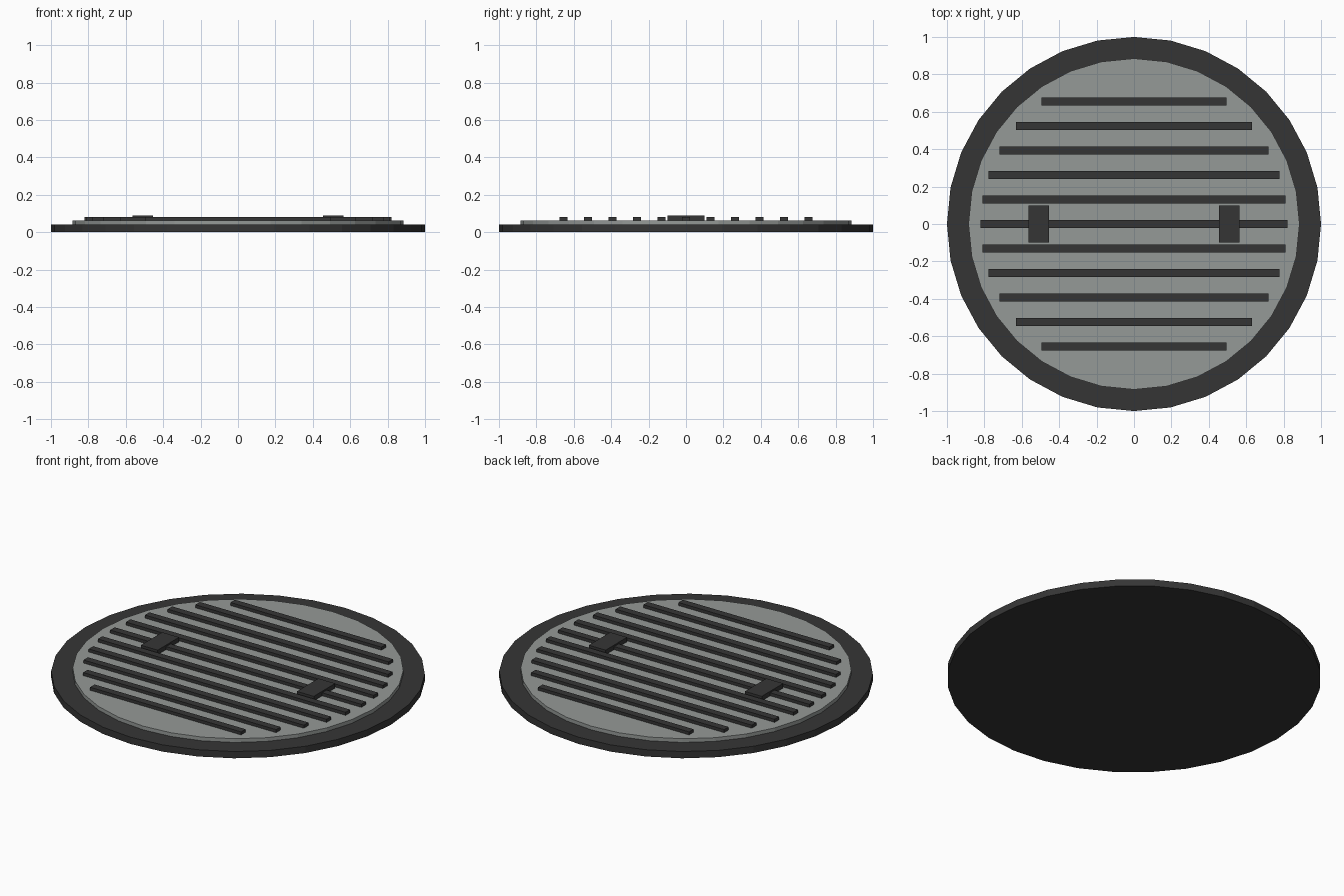
import bpy
from math import sqrt

cube = bpy.data.objects.get("Cube")
if cube:
    bpy.data.objects.remove(cube, do_unlink=True)


def material(name, rgb):
    mat = bpy.data.materials.new(name)
    mat.use_nodes = True
    mat.diffuse_color = (*rgb, 1)
    mat.node_tree.nodes["Principled BSDF"].inputs["Base Color"].default_value = (*rgb, 1)
    return mat


def finish(name, mat):
    obj = bpy.context.object
    obj.name = name
    obj.data.materials.append(mat)
    return obj


def disc(name, radius, low, high, mat):
    bpy.ops.mesh.primitive_cylinder_add(
        vertices=32, radius=radius, depth=high - low, location=(0, 0, (low + high) / 2))
    return finish(name, mat)


def block(name, center, size, mat):
    bpy.ops.mesh.primitive_cube_add(size=1, location=center)
    obj = finish(name, mat)
    obj.scale = size
    bpy.ops.object.transform_apply(location=False, rotation=False, scale=True)
    return obj


iron = material("dark iron", (0.036, 0.036, 0.036))
steel = material("grey steel", (0.30, 0.32, 0.31))

# Outer frame and raised lid
disc("frame", 1.0, 0, 0.04, iron)
disc("lid", 0.885, 0.04, 0.062, steel)

# Parallel tread ribs, trimmed to a circle
RIB_RADIUS, SPACING = 0.82, 0.131
for i in range(-5, 6):
    y = i * SPACING
    length = 2 * sqrt(RIB_RADIUS ** 2 - y ** 2)
    block(f"rib_{i + 6}", (0, y, 0.069), (length, 0.042, 0.022), iron)

# Lifting pads
for side, x in (("left", 0.51), ("right", -0.51)):
    block(f"lifting_pad_{side}", (x, 0, 0.075), (0.11, 0.2, 0.028), iron)
